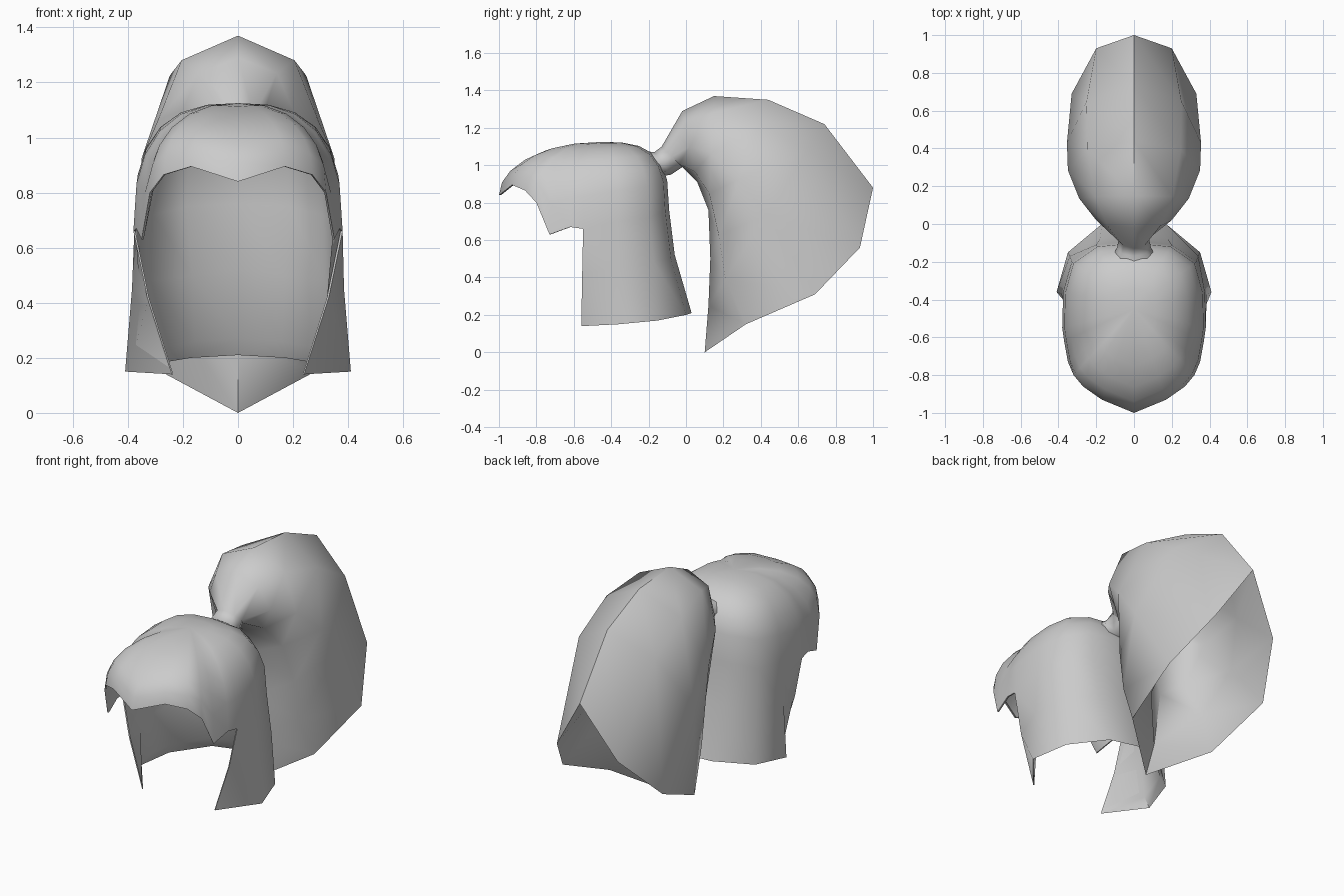
import bpy, bmesh, math
from mathutils import Vector

if "Cube" in bpy.data.objects:
    bpy.data.objects.remove(bpy.data.objects["Cube"])

mat = bpy.data.materials.new("light grey")
mat.diffuse_color = (0.6, 0.6, 0.6, 1)
mat.use_nodes = True
mat.node_tree.nodes["Principled BSDF"].inputs["Base Color"].default_value = mat.diffuse_color


def full_loop(half):
    """Mirror a front-to-back half section into a closed loop."""
    return half + [(-x, y, z) for x, y, z in half[-2:0:-1]]


def make(name, verts, faces):
    me = bpy.data.meshes.new(name)
    me.from_pydata([Vector(v) for v in verts], [], faces)
    bm = bmesh.new()
    bm.from_mesh(me)
    bmesh.ops.recalc_face_normals(bm, faces=bm.faces)
    bm.to_mesh(me)
    bm.free()
    ob = bpy.data.objects.new(name, me)
    bpy.context.collection.objects.link(ob)
    me.materials.append(mat)
    bpy.ops.object.select_all(action='DESELECT')
    ob.select_set(True)
    bpy.context.view_layer.objects.active = ob
    bpy.ops.object.shade_smooth_by_angle(angle=math.radians(50))
    return ob


# --- hair cap: dome with a fringe, then a skirt round the sides and back ---
brim = [(0, -1, .84), (.17, -.93, .895), (.27, -.86, .865), (.32, -.8, .8),
        (.35, -.73, .63), (.37, -.62, .67), (.38, -.55, .66), (.375, -.36, .7),
        (.33, -.2, .72), (.2, -.11, .75), (0, -.09, .76)]
skirt_mid = [(.33, -.555, .42), (.385, -.37, .45), (.34, -.17, .48),
             (.18, -.08, .5), (0, -.06, .52)]
skirt_low = [(.24, -.56, .14), (.41, -.36, .15), (.35, -.15, .17),
             (.17, 0, .2), (0, .03, .21)]
FIRST = 6                       # first column that carries the skirt
TOP = Vector((0, -.45, 1.125))

rows = []
for h in (.3, .55, .75, .89, .97):
    row = []
    for j, (x, y, z) in enumerate(brim):
        p = 2 + min(j, 10) * .1
        row.append((x * h, TOP.y + (y - TOP.y) * h,
                    z + (TOP.z - z) * (1 - h ** p) ** (1 / p)))
    rows.append(full_loop(row))
rows.append(full_loop(brim))
pad = [(0, 0, 0)] * FIRST
rows += [full_loop(pad + skirt_mid), full_loop(pad + skirt_low)]

n = len(rows[0])
outer = [tuple(TOP)] + [v for r in rows for v in r]


def inner_point(i, v):
    """Lining vertex: thin at the fringe, thicker round the back."""
    r, c = divmod(i - 1, n)
    c = min(c, n - c)
    f = .98 if (r >= 5 and c <= FIRST) else .93
    x, y, z = v
    lift = .06 if (r == 7 and c > FIRST) else 0
    return (x * f, -.45 + (y + .45) * f, z + lift - (.03 if r < 4 else 0))


faces = [(0, 1 + c, 1 + (c + 1) % n) for c in range(n)]
for r in range(len(rows) - 1):
    for c in range(n):
        d = (c + 1) % n
        if r >= 5 and not (FIRST <= c < n - FIRST):
            continue
        a, b = 1 + r * n, 1 + (r + 1) * n
        faces.append((a + c, b + c, b + d, a + d))
edges = {}
for f in faces:
    for a, b in zip(f, f[1:] + f[:1]):
        edges.setdefault(frozenset((a, b)), []).append((a, b))
N = len(outer)
all_faces = faces + [tuple(i + N for i in reversed(f)) for f in faces]
all_faces += [(b, a, a + N, b + N) for e in edges.values() if len(e) == 1
              for a, b in e]
verts = outer + [inner_point(i, v) for i, v in enumerate(outer)]
used = sorted({i for f in all_faces for i in f})
remap = {o: k for k, o in enumerate(used)}
make("hair_cap", [verts[i] for i in used],
     [tuple(remap[i] for i in f) for f in all_faces])


# --- ponytail: fan of sections from the tie to the slanted open end ---
def section(front, back, w):
    half = []
    for k in range(5):
        a = math.pi * k / 4
        t = (1 - math.cos(a)) / 2
        x = 0 if k in (0, 4) else w * math.sin(a)
        half.append((x, front[0] + (back[0] - front[0]) * t,
                     front[1] + (back[1] - front[1]) * t))
    return full_loop(half)


loops = [section((-.2, .93), (-.26, 1.08), .14),
         section((-.08, .95), (-.17, 1.07), .09),
         section((-.02, .99), (-.13, 1.1), .08),
         section((.06, .91), (-.02, 1.29), .2),
         section((.12, .76), (.15, 1.37), .29),
         section((.13, .5), (.44, 1.35), .35),
         section((.12, .25), (.74, 1.22), .355),
         # outer rim, inner rim, then the hollow
         full_loop([(0, .1, 0), (.28, .32, .15), (.33, .69, .31),
                    (.2, .93, .56), (0, 1, .88)]),
         full_loop([(0, .17, .16), (.18, .36, .33), (.2, .58, .52),
                    (.11, .73, .74), (0, .8, .89)]),
         section((.22, .45), (.5, 1.1), .2),
         section((.2, .75), (.28, 1.15), .15)]
m = len(loops[0])
faces = [(r * m + c, r * m + (c + 1) % m, (r + 1) * m + (c + 1) % m, (r + 1) * m + c)
         for r in range(len(loops) - 1) for c in range(m)]
last = (len(loops) - 1) * m
faces += [tuple(range(m)), tuple(range(last, last + m))]
make("ponytail", [v for l in loops for v in l], faces)
